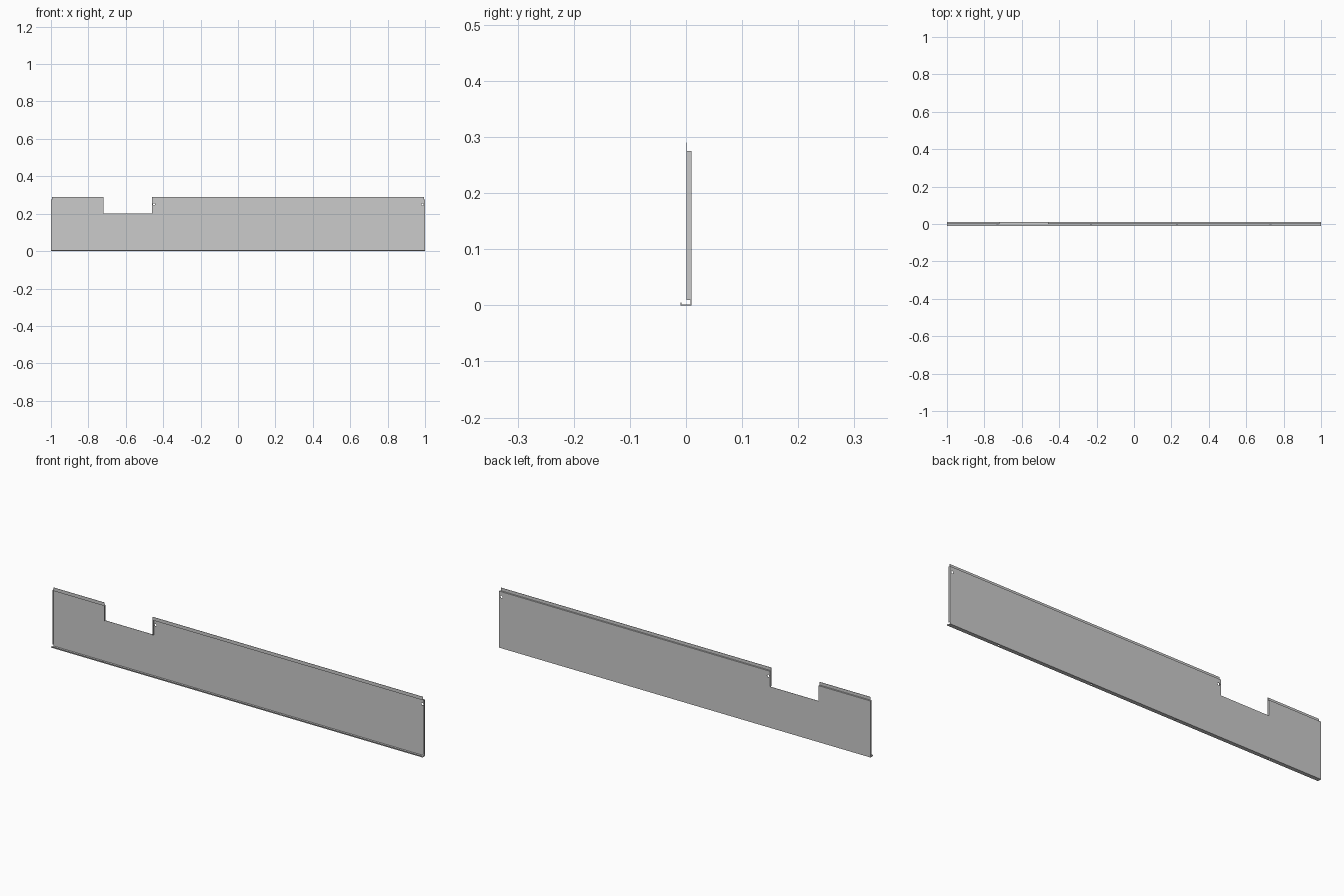
import bpy, bmesh
from mathutils import Matrix, Vector

if "Cube" in bpy.data.objects:
    bpy.data.objects.remove(bpy.data.objects["Cube"])

T = 0.0015  # sheet thickness


def finish(name, bm):
    bmesh.ops.recalc_face_normals(bm, faces=bm.faces)
    me = bpy.data.meshes.new(name)
    bm.to_mesh(me)
    bm.free()
    ob = bpy.data.objects.new(name, me)
    bpy.context.collection.objects.link(ob)
    return ob


def add_box(bm, x0, x1, y0, y1, z0, z1):
    m = Matrix.Translation(((x0 + x1) / 2, (y0 + y1) / 2, (z0 + z1) / 2))
    m = m @ Matrix.Diagonal((x1 - x0, y1 - y0, z1 - z0, 1))
    bmesh.ops.create_cube(bm, size=1, matrix=m)


def add_drill(bm, pos, r, axis):
    rot = Matrix.Rotation(1.5707963, 4, 'X') if axis == 'Y' else Matrix()
    bmesh.ops.create_cone(bm, cap_ends=True, segments=16, radius1=r, radius2=r,
                          depth=0.008, matrix=Matrix.Translation(pos) @ rot)


# Folded panel: bottom lip, bottom flange, web, forward step and upright top strip
B, F, S = 0.0095, -0.0095, 0.0005
profile = [(F, 0.0055), (F, 0), (B, 0), (B, 0.275), (S + T, 0.275), (S + T, 0.29),
           (S, 0.29), (S, 0.275 - T), (B - T, 0.275 - T), (B - T, T), (F + T, T),
           (F + T, 0.0055)]
bm = bmesh.new()
face = bm.faces.new([bm.verts.new((-1, y, z)) for y, z in profile])
ext = bmesh.ops.extrude_face_region(bm, geom=[face])
verts = [g for g in ext['geom'] if isinstance(g, bmesh.types.BMVert)]
bmesh.ops.translate(bm, verts=verts, vec=Vector((2, 0, 0)))
panel = finish("folded_panel", bm)

# Cutters: notch, top strip end clearance, screw holes
bm = bmesh.new()
add_box(bm, -0.72, -0.46, -0.05, 0.05, 0.2, 0.4)
add_box(bm, -1.1, -0.995, -0.05, 0.05, 0.2755, 0.4)
add_box(bm, 0.995, 1.1, -0.05, 0.05, 0.2755, 0.4)
for x in (-0.449, 0.987):
    add_drill(bm, (x, B - T / 2, 0.25), 0.006, 'Y')
for x in (-0.73, -0.23, 0.23, 0.73):
    add_drill(bm, (x, 0, T / 2), 0.004, 'Z')
cutter = finish("panel_cutter", bm)
cutter.hide_render = True

mod = panel.modifiers.new("cuts", 'BOOLEAN')
mod.operation = 'DIFFERENCE'
mod.solver = 'EXACT'
mod.object = cutter
bpy.context.view_layer.objects.active = panel
panel.select_set(True)
bpy.ops.object.modifier_apply(modifier=mod.name)
bpy.data.objects.remove(cutter)

# Side flanges folded forward at the ends and along the notch sides
for name, x0, z0 in (("left_end_flange", -1, 0.01), ("right_end_flange", 1 - T, 0.01),
                     ("notch_left_flange", -0.72 - T, 0.2),
                     ("notch_right_flange", -0.46, 0.2)):
    bm = bmesh.new()
    add_box(bm, x0, x0 + T, S, B - T, z0, 0.275 - T)
    finish(name, bm)
